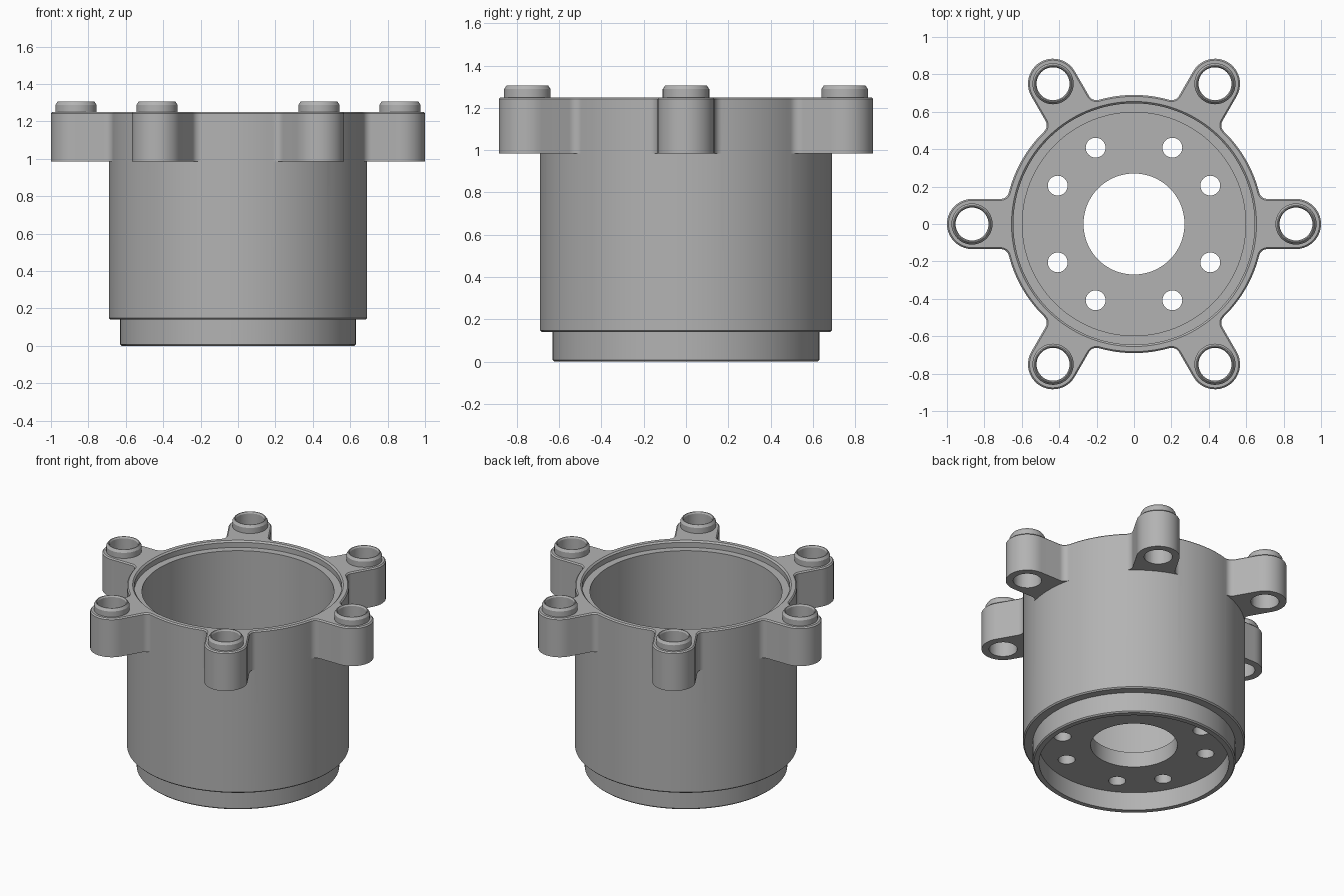
import bpy, bmesh, math
from math import sin, cos, pi, atan2, hypot
from mathutils import Vector

cube = bpy.data.objects.get("Cube")
if cube:
    bpy.data.objects.remove(cube, do_unlink=True)

BODY_R, LUG_C, LUG_R, FILLET = 0.69, 0.866, 0.134, 0.046
LUG_Z, TOP_Z = 0.985, 1.25

metal = bpy.data.materials.new("grey metal")
metal.use_nodes = True
color = (0.45, 0.45, 0.45, 1)
metal.diffuse_color = color
metal.node_tree.nodes["Principled BSDF"].inputs["Base Color"].default_value = color


def make_object(name, bm):
    bmesh.ops.remove_doubles(bm, verts=bm.verts, dist=1e-5)
    bmesh.ops.recalc_face_normals(bm, faces=bm.faces)
    mesh = bpy.data.meshes.new(name)
    bm.to_mesh(mesh)
    bm.free()
    mesh.materials.append(metal)
    obj = bpy.data.objects.new(name, mesh)
    bpy.context.collection.objects.link(obj)
    return obj


def loft(bm, loops):
    """Skin a closed series of closed loops, giving a ring-shaped solid."""
    rings = [[bm.verts.new(p) for p in loop] for loop in loops]
    n = len(rings[0])
    for k, a in enumerate(rings):
        b = rings[(k + 1) % len(rings)]
        for i in range(n):
            j = (i + 1) % n
            bm.faces.new((a[i], a[j], b[j], b[i]))


def smooth(obj):
    bpy.ops.object.select_all(action="DESELECT")
    obj.select_set(True)
    bpy.context.view_layer.objects.active = obj
    bpy.ops.object.shade_smooth_by_angle(angle=math.radians(28))


# One lug sector of the flange outline as (point, outward normal)
def half_sector():
    pts = []
    for i in range(11):
        n = Vector((cos(i * pi / 20), sin(i * pi / 20)))
        pts.append((Vector((LUG_C, 0)) + n * LUG_R, n))
    cy = LUG_R + FILLET
    cx = math.sqrt((BODY_R + FILLET) ** 2 - cy ** 2)
    end = atan2(cy, cx)
    for i in range(7):
        a = -pi / 2 - i / 6 * (pi / 2 - end)
        d = Vector((cos(a), sin(a)))
        pts.append((Vector((cx, cy)) + d * FILLET, -d))
    for i in range(1, 9):
        a = end + (pi / 6 - end) * i / 8
        n = Vector((cos(a), sin(a)))
        pts.append((n * BODY_R, n))
    return pts


half = half_sector()
mirrored = [(Vector((p.x, -p.y)), Vector((n.x, -n.y))) for p, n in half[1:-1]]
sector = mirrored[::-1] + half
outline = []
for k in range(6):
    c, s = cos(k * pi / 3), sin(k * pi / 3)
    for pair in sector:
        outline.append([Vector((v.x * c - v.y * s, v.x * s + v.y * c)) for v in pair])


def circle_loop(r, z):
    return [(p.x / p.length * r, p.y / p.length * r, z) for p, n in outline]


def flange_loop(inset, z):
    return [(*(p - n * inset), z) for p, n in outline]


# Housing: spigot, drum, lugged flange, stepped bore and floor
bm = bmesh.new()
loops = [circle_loop(r, z) for r, z in (
    (0.59, 0), (0.622, 0), (0.63, 0.008), (0.63, 0.14), (0.682, 0.14),
    (BODY_R, 0.148), (BODY_R, LUG_Z))]
loops += [flange_loop(0, LUG_Z), flange_loop(0, TOP_Z - 0.008), flange_loop(0.008, TOP_Z)]
loops += [circle_loop(r, z) for r, z in (
    (0.655, TOP_Z), (0.645, TOP_Z - 0.01), (0.645, 1.205), (0.597, 1.205),
    (0.597, 0.23), (0.27, 0.23), (0.27, 0.125), (0.59, 0.125))]
loft(bm, loops)
housing = make_object("housing", bm)

# Through holes in the floor and lugs
lug_centres = [(LUG_C * cos(k * pi / 3), LUG_C * sin(k * pi / 3)) for k in range(6)]
bolt_centres = [(sx * x, sy * y) for x, y in ((0.205, 0.408), (0.408, 0.205))
                for sx in (-1, 1) for sy in (-1, 1)]
bm = bmesh.new()


def add_drill(centre, radius, z0, z1):
    made = bmesh.ops.create_cone(bm, cap_ends=True, segments=40, radius1=radius,
                                 radius2=radius, depth=z1 - z0)
    bmesh.ops.translate(bm, verts=made["verts"], vec=(*centre, (z0 + z1) / 2))


for c in lug_centres:
    add_drill(c, 0.088, 0.9, 1.4)
for c in bolt_centres:
    add_drill(c, 0.053, 0.05, 0.3)
drills = make_object("hole_cutter", bm)
drills.hide_render = True
cut = housing.modifiers.new("holes", "BOOLEAN")
cut.operation = "DIFFERENCE"
cut.solver = "EXACT"
cut.object = drills
bpy.context.view_layer.objects.active = housing
bpy.ops.object.modifier_apply(modifier=cut.name)
bpy.data.objects.remove(drills, do_unlink=True)
smooth(housing)

# Chamfered collar on top of each lug
for k, (x, y) in enumerate(lug_centres):
    bm = bmesh.new()
    loft(bm, [[(x + r * cos(i * pi / 20), y + r * sin(i * pi / 20), z) for i in range(40)]
              for r, z in ((0.088, TOP_Z), (0.11, TOP_Z), (0.11, 1.288), (0.099, 1.305),
                           (0.094, 1.305), (0.088, 1.295))])
    smooth(make_object(f"lug_collar_{k + 1}", bm))
